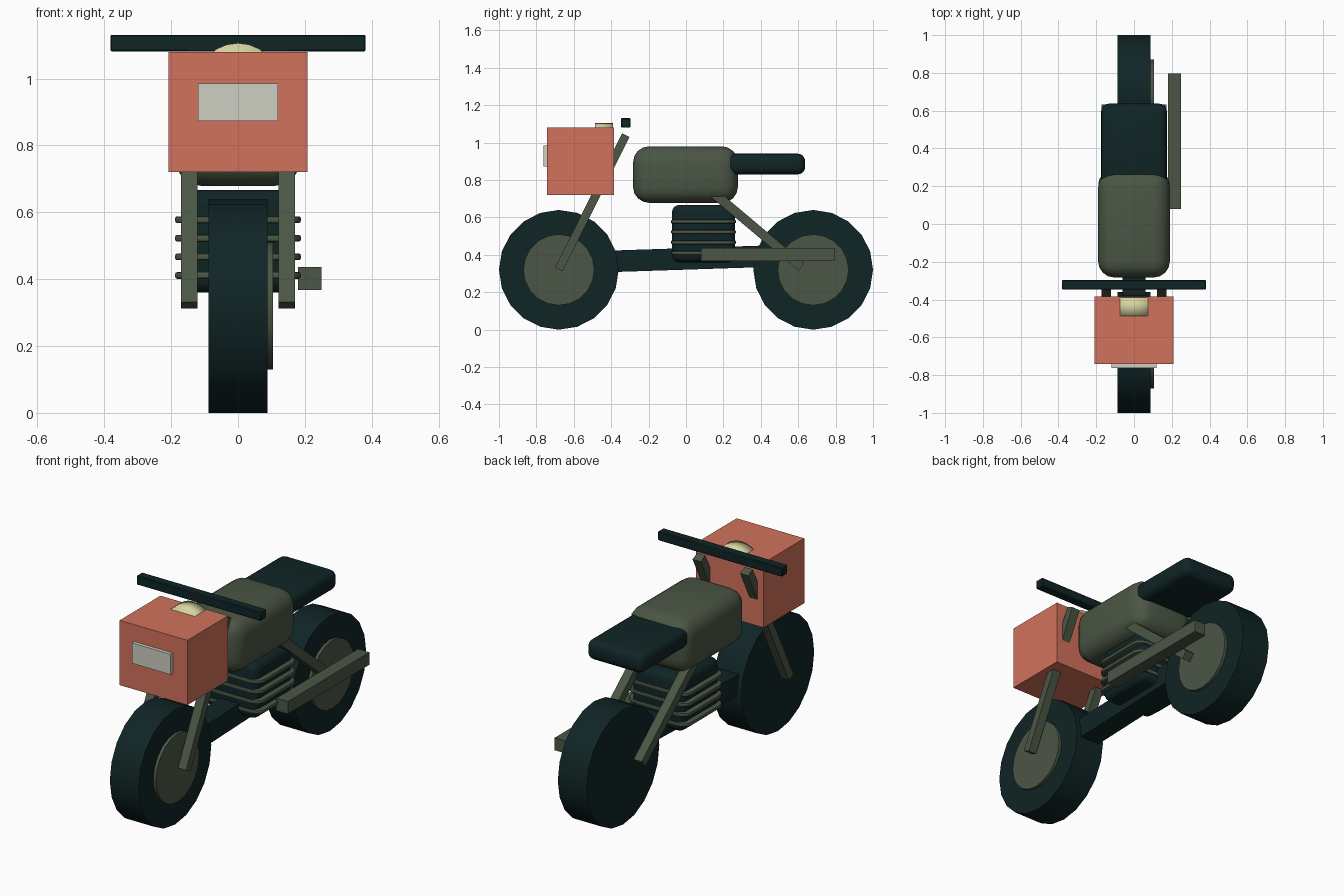
import bpy, bmesh, math
from mathutils import Matrix, Vector

if "Cube" in bpy.data.objects:
    bpy.data.objects.remove(bpy.data.objects["Cube"])


def material(name, rgb):
    m = bpy.data.materials.new(name)
    m.diffuse_color = (*rgb, 1)
    m.use_nodes = True
    m.node_tree.nodes["Principled BSDF"].inputs["Base Color"].default_value = m.diffuse_color
    return m


DARK = material("dark_teal", (0.005, 0.018, 0.019))
OLIVE = material("olive_metal", (0.070, 0.093, 0.058))
CORAL = material("coral", (0.645, 0.168, 0.107))
GREY = material("pale_grey", (0.61, 0.624, 0.54))
YELLOW = material("pale_yellow", (0.68, 0.66, 0.352))


def finish(name, bm, mat, smooth=None):
    me = bpy.data.meshes.new(name)
    bmesh.ops.recalc_face_normals(bm, faces=bm.faces)
    bm.to_mesh(me)
    bm.free()
    me.materials.append(mat)
    ob = bpy.data.objects.new(name, me)
    bpy.context.collection.objects.link(ob)
    if smooth:
        bpy.ops.object.select_all(action='DESELECT')
        bpy.context.view_layer.objects.active = ob
        ob.select_set(True)
        bpy.ops.object.shade_smooth_by_angle(angle=math.radians(smooth))
    return ob


def box(name, mat, x, y, z, bevel=0, corner=0, segs=4):
    """Box from (min, max) ranges; corner rounds the upright edges, bevel all edges."""
    bm = bmesh.new()
    bmesh.ops.create_cube(bm, size=1)
    for v in bm.verts:
        v.co = [r[0] if c < 0 else r[1] for c, r in zip(v.co, (x, y, z))]
    if corner:
        up = [e for e in bm.edges if abs(e.verts[0].co.z - e.verts[1].co.z) > 1e-4]
        bmesh.ops.bevel(bm, geom=up, offset=corner, segments=4, profile=0.5, affect='EDGES')
    if bevel:
        edges = [e for e in bm.edges if e.calc_face_angle(0) > 0.6]
        bmesh.ops.bevel(bm, geom=edges, offset=bevel, segments=segs, profile=0.5,
                        affect='EDGES', clamp_overlap=True)
    return finish(name, bm, mat, 40 if bevel or corner else None)


def beam(name, mat, x, a, b, w, h):
    """Straight bar in the y-z plane between points a and b."""
    a, b = Vector((x, *a)), Vector((x, *b))
    bm = bmesh.new()
    bmesh.ops.create_cube(bm, size=1)
    rot = Matrix.Rotation(math.atan2(b.z - a.z, b.y - a.y), 4, 'X')
    size = Matrix.Diagonal((w, (b - a).length, h, 1))
    bm.transform(Matrix.Translation((a + b) / 2) @ rot @ size)
    return finish(name, bm, mat)


def disc(name, mat, axis, centre, radius, depth, sides, smooth=40):
    bm = bmesh.new()
    bmesh.ops.create_cone(bm, cap_ends=True, segments=sides, radius1=radius,
                          radius2=radius, depth=depth)
    turn = Matrix.Rotation(math.pi / 2, 4, 'Y' if axis == 'X' else 'X')
    bm.transform(Matrix.Translation(centre) @ turn)
    return finish(name, bm, mat, smooth)


# Wheels, with the hub plate showing on the right side only
for end, y in (("front", -0.68), ("rear", 0.68)):
    disc(end + "_tyre", DARK, 'X', (0, y, 0.32), 0.32, 0.176, 20)
    disc(end + "_hub", OLIVE, 'X', (0.0575, y, 0.32), 0.19, 0.095, 20)

# Lower frame bar, front forks and rear struts
beam("frame_bar", DARK, 0, (-0.5, 0.362), (0.5, 0.395), 0.12, 0.115)
for side, x in (("left", -0.146), ("right", 0.146)):
    beam(side + "_fork", OLIVE, x, (-0.68, 0.322), (-0.322, 1.04), 0.05, 0.045)
    beam(side + "_strut", OLIVE, x, (0.617, 0.335), (0.13, 0.745), 0.05, 0.05)

# Engine with cooling fins and exhaust box
box("engine_block", DARK, (-0.16, 0.16), (-0.075, 0.262), (0.36, 0.667), bevel=0.04)
for i in range(4):
    z = 0.411 + 0.0557 * i
    box(f"cooling_fin_{i + 1}", OLIVE, (-0.188, 0.188), (-0.08, 0.267),
        (z - 0.01, z + 0.01), bevel=0.006, corner=0.05, segs=2)
box("exhaust", OLIVE, (0.179, 0.25), (0.08, 0.797), (0.368, 0.437))

# Tank and seat
box("fuel_tank", OLIVE, (-0.19, 0.19), (-0.283, 0.277), (0.678, 0.98), bevel=0.085)
box("seat", DARK, (-0.174, 0.174), (0.2, 0.637), (0.83, 0.941), bevel=0.04)

# Front box with lamp plate, round gauge and handlebar
box("front_box", CORAL, (-0.208, 0.208), (-0.742, -0.384), (0.72, 1.08))
box("lamp_plate", GREY, (-0.119, 0.119), (-0.762, -0.735), (0.873, 0.986))
disc("round_gauge", YELLOW, 'Y', (0, -0.438, 0.98), 0.126, 0.098, 24, smooth=100)
box("handlebar", DARK, (-0.382, 0.382), (-0.347, -0.297), (1.081, 1.131), bevel=0.004, segs=1)
